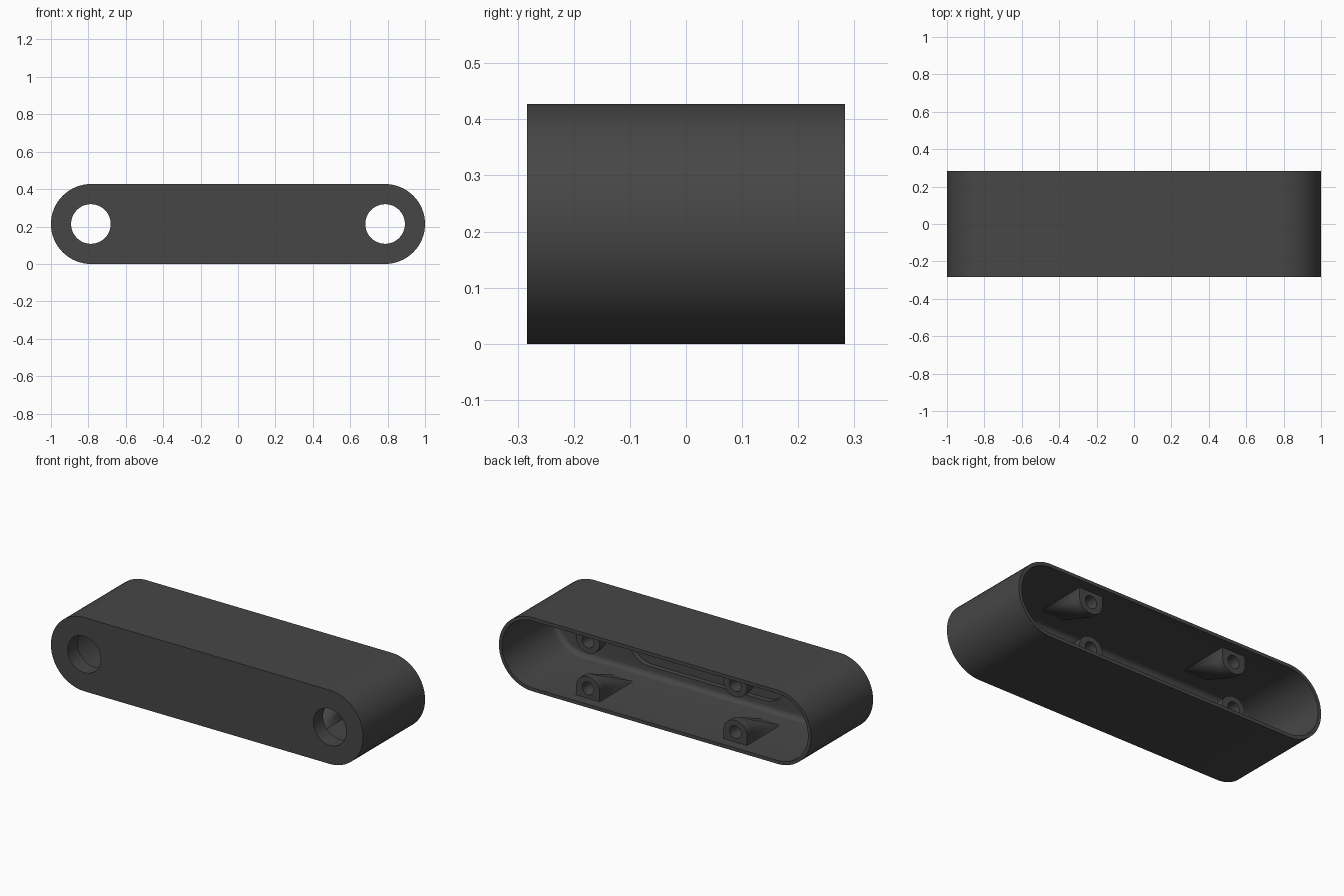
import bpy, bmesh, math

if "Cube" in bpy.data.objects:
    bpy.data.objects.remove(bpy.data.objects["Cube"])

HALF, H, DEPTH = 1.0, 0.427, 0.567
MID, R = H / 2, H / 2
CX = HALF - R                      # centre of the rounded ends
FRONT, BACK = -DEPTH / 2, DEPTH / 2
WALL, PLATE = 0.02, 0.09

dark = bpy.data.materials.new("dark grey plastic")
dark.diffuse_color = (0.062, 0.062, 0.062, 1)
dark.use_nodes = True
dark.node_tree.nodes["Principled BSDF"].inputs["Base Color"].default_value = dark.diffuse_color


def slot(r, y, cx=CX, n=32):
    """Ring of points: two half circles joined by straight sides."""
    pts = []
    for side in (1, -1):
        for i in range(n + 1):
            a = -math.pi / 2 + math.pi * i / n
            pts.append((side * (cx + r * math.cos(a)), y, MID + side * r * math.sin(a)))
    return pts


def make(name, bm):
    bmesh.ops.recalc_face_normals(bm, faces=bm.faces)
    me = bpy.data.meshes.new(name)
    bm.to_mesh(me)
    bm.free()
    me.materials.append(dark)
    ob = bpy.data.objects.new(name, me)
    bpy.context.collection.objects.link(ob)
    return ob


def loft(name, rings):
    bm = bmesh.new()
    loops = [[bm.verts.new(p) for p in ring] for ring in rings]
    for a, b in zip(loops, loops[1:]):
        for i in range(len(a)):
            j = (i + 1) % len(a)
            bm.faces.new((a[i], a[j], b[j], b[i]))
    bm.faces.new(loops[0])
    bm.faces.new(loops[-1])
    return make(name, bm)


def cylinder(name, x, z, r, y0, y1, n=48):
    ring = lambda y: [(x + r * math.cos(2 * math.pi * i / n), y,
                       z + r * math.sin(2 * math.pi * i / n)) for i in range(n)]
    return loft(name, [ring(y0), ring(y1)])


def cut(ob, cutter):
    cutter.hide_render = True
    mod = ob.modifiers.new("cut", 'BOOLEAN')
    mod.operation, mod.solver, mod.object = 'DIFFERENCE', 'EXACT', cutter
    bpy.context.view_layer.objects.active = ob
    bpy.ops.object.modifier_apply(modifier=mod.name)
    bpy.data.objects.remove(cutter)


def smooth(ob):
    bpy.ops.object.select_all(action='DESELECT')
    ob.select_set(True)
    bpy.context.view_layer.objects.active = ob
    bpy.ops.object.shade_smooth_by_angle(angle=math.radians(30))


# Housing: open-backed cup, with a small fillet at the bottom of the cavity
inner, fillet = FRONT + PLATE, 0.03
rings = [slot(R, FRONT), slot(R, BACK), slot(R - WALL, BACK)]
for i in range(7):
    a = math.pi / 2 * i / 6
    rings.append(slot(R - WALL - fillet * (1 - math.cos(a)),
                      inner + fillet * (1 - math.sin(a))))
housing = loft("housing", rings)

# Round holes through the front plate
for x in (-CX, CX):
    cut(housing, cylinder("hole_cutter", x, MID, 0.106, FRONT - 0.1, inner + 0.1))

# Shallow rounded recess inside, between the holes
cut(housing, loft("recess_cutter", [slot(0.14, inner - 0.03, 0.37), slot(0.14, inner + 0.02, 0.37)]))
smooth(housing)


def screw_boss(name, x, top):
    """D-shaped boss on the wall, tapering to a straight edge toward the front."""
    zc, r, base = 0.078, 0.075, WALL - 0.008
    y0 = BACK - 0.06
    flip = (lambda z: H - z) if top else (lambda z: z)
    bm = bmesh.new()
    for y in (y0, y0 - 0.04):
        pts = [(r * math.cos(math.pi * i / 20), zc + r * 0.9 * math.sin(math.pi * i / 20))
               for i in range(21)]
        for px, pz in pts + [(-r, base), (r, base)]:
            bm.verts.new((x + px, y, flip(pz)))
    for px in (-r, r):
        bm.verts.new((x + px, y0 - 0.33, flip(base)))
    bmesh.ops.convex_hull(bm, input=bm.verts)
    bmesh.ops.dissolve_limit(bm, angle_limit=0.01, verts=bm.verts, edges=bm.edges)
    boss = make(name, bm)
    cut(boss, cylinder("pilot_cutter", x, flip(zc), 0.037, y0 - 0.09, y0 + 0.05, 32))
    smooth(boss)


# Four screw bosses
for side, x in (("left", -0.472), ("right", 0.472)):
    for level in ("lower", "upper"):
        screw_boss(f"{level}_{side}_screw_boss", x, level == "upper")
